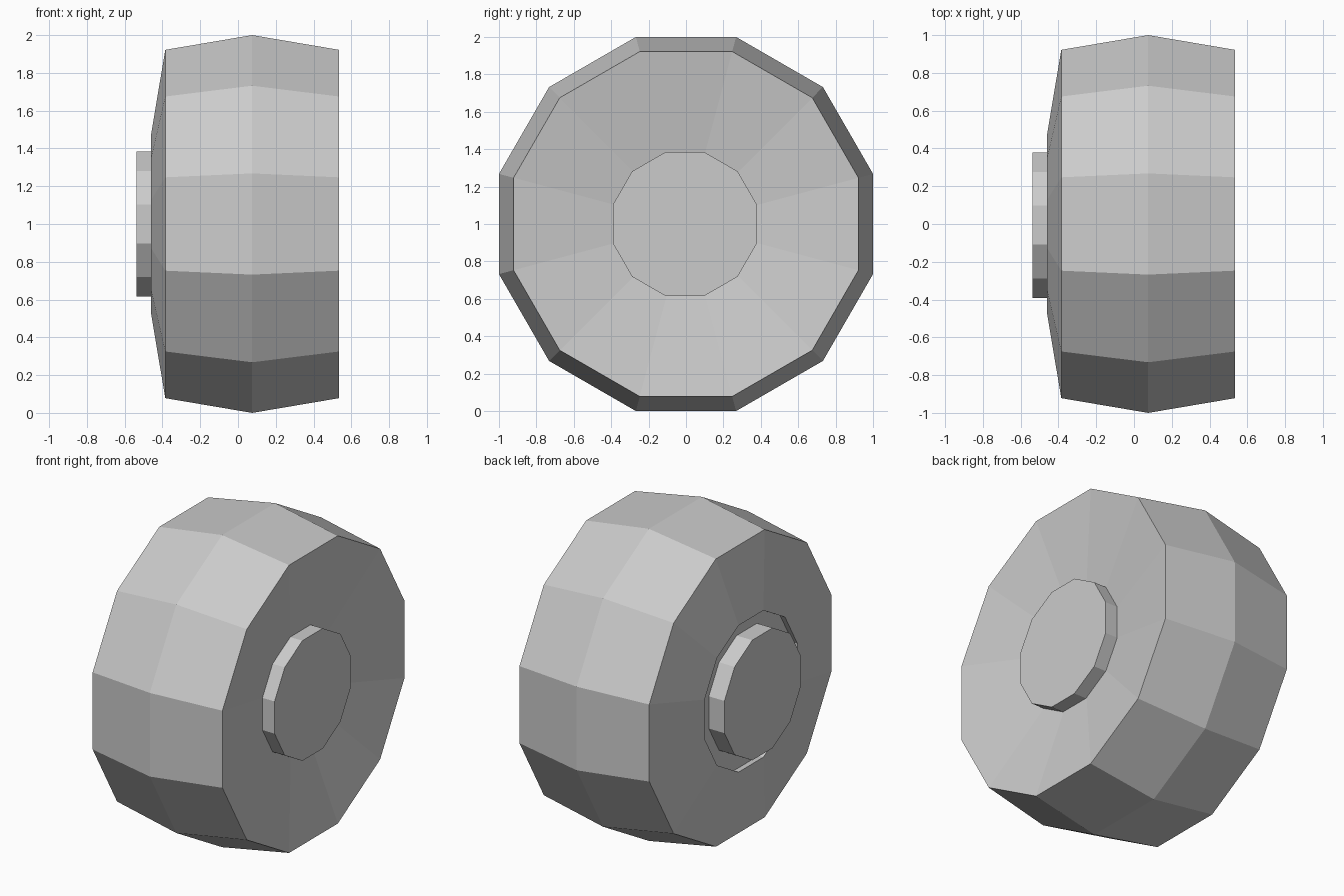
import bpy, bmesh
from math import pi, sin, cos

cube = bpy.data.objects.get("Cube")
if cube:
    bpy.data.objects.remove(cube, do_unlink=True)

SIDES = 12

grey = bpy.data.materials.new("plain_grey")
grey.use_nodes = True
colour = (0.6, 0.6, 0.6, 1)
grey.diffuse_color = colour
grey.node_tree.nodes["Principled BSDF"].inputs["Base Color"].default_value = colour


def lathe(name, profile, location, closed):
    """Turn (x, flat-side distance) points round the x axis, flat side up."""
    bm = bmesh.new()
    rings = []
    for x, flat in profile:
        r = flat / cos(pi / SIDES)
        angles = [(i + 0.5) * 2 * pi / SIDES for i in range(SIDES)]
        rings.append([bm.verts.new((x, r * cos(a), r * sin(a))) for a in angles])
    pairs = list(zip(rings, rings[1:]))
    if closed:
        pairs.append((rings[-1], rings[0]))
    else:
        bm.faces.new(rings[0])
        bm.faces.new(rings[-1])
    for a, b in pairs:
        for i in range(SIDES):
            j = (i + 1) % SIDES
            bm.faces.new((a[i], a[j], b[j], b[i]))
    bmesh.ops.recalc_face_normals(bm, faces=bm.faces)
    mesh = bpy.data.meshes.new(name)
    bm.to_mesh(mesh)
    bm.free()
    mesh.materials.append(grey)
    obj = bpy.data.objects.new(name, mesh)
    obj.location = location
    bpy.context.collection.objects.link(obj)
    return obj


# Tyre: domed outer side with a recess, ridged tread, dished inner side
lathe("tyre", [
    (-0.427, 0.36), (-0.427, 0.47), (-0.461, 0.47), (-0.385, 0.922),
    (0.075, 1.0), (0.535, 0.922), (0.442, 0.36),
], (0, 0, 1), closed=True)

# Hub: solid axle through the tyre
lathe("hub", [(-0.538, 0.385), (0.533, 0.385)], (0, -0.006, 1), closed=False)
